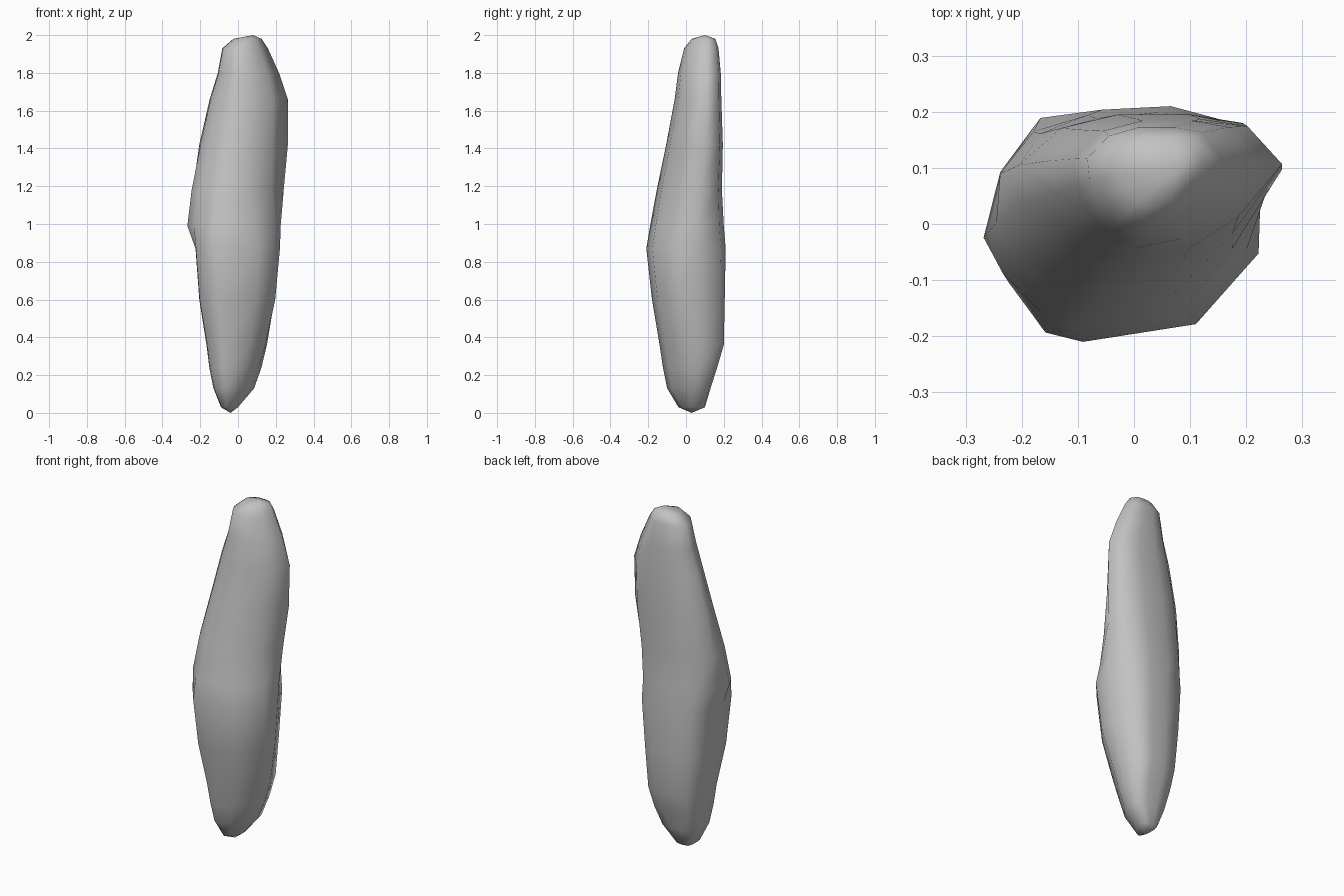
import bpy
import bmesh
import math

cube = bpy.data.objects.get("Cube")
if cube:
    bpy.data.objects.remove(cube, do_unlink=True)

# Stone colour
stone = bpy.data.materials.new("stone_grey")
stone.use_nodes = True
grey = (0.54, 0.54, 0.54, 1)
stone.diffuse_color = grey
bsdf = stone.node_tree.nodes["Principled BSDF"]
bsdf.inputs["Base Color"].default_value = grey
bsdf.inputs["Roughness"].default_value = 0.8

# Irregular cross-section outlines, from the foot upwards
foot_shape = [(-1, -.1), (-.95, -.48), (-.66, -.88), (-.4, -1), (.25, -.75), (.85, -.1),
              (1, .35), (.85, .93), (.35, 1), (-.25, 1), (-.8, .92), (-.98, .5)]
belly_shape = [(-1, -.13), (-.99, -.5), (-.7, -.92), (-.4, -1), (.5, -.85), (1, -.25),
               (.98, .3), (.72, .88), (.3, 1), (-.25, .97), (-.74, .9), (-.97, .47)]
waist_shape = [(-1, -.15), (-.86, -.48), (-.58, -.84), (-.38, -1), (.42, -.85), (.9, -.25),
               (1, .3), (.72, .88), (.3, 1), (-.25, .97), (-.64, .82), (-.88, .45)]
shoulder_shape = [(-.97, -.05), (-.8, -.5), (-.56, -.85), (-.3, -1), (.2, -.86), (.62, -.42),
                  (1, .35), (.7, .9), (.3, 1), (-.25, 1), (-.68, .84), (-1, .4)]
shapes = [(.15, foot_shape), (.5, belly_shape), (.87, belly_shape),
          (.99, waist_shape), (1.3, shoulder_shape)]


def outline_at(z):
    """Blend the two outlines around this height."""
    if z <= shapes[0][0]:
        return foot_shape
    for (z0, low), (z1, high) in zip(shapes, shapes[1:]):
        if z <= z1:
            t = (z - z0) / (z1 - z0)
            return [(a + (c - a) * t, b + (d - b) * t)
                    for (a, b), (c, d) in zip(low, high)]
    return shoulder_shape


# Height, left and right edge, front and back edge
levels = [(.03, -.09, 0, -.04, .1), (.13, -.13, .085, -.1, .13),
          (.24, -.152, .125, -.122, .165), (.36, -.167, .155, -.14, .2),
          (.6, -.205, .197, -.18, .205), (.87, -.225, .222, -.21, .21),
          (.99, -.268, .226, -.19, .2), (1.18, -.25, .242, -.155, .19),
          (1.42, -.205, .264, -.105, .195), (1.66, -.15, .264, -.06, .187),
          (1.8, -.107, .217, -.042, .184), (1.93, -.083, .158, -.01, .172),
          (1.98, -.025, .125, .03, .155)]

# Standing stone, lofted from ring to ring
bm = bmesh.new()
rings = []
for z, x0, x1, y0, y1 in levels:
    cx, cy, hx, hy = (x0 + x1) / 2, (y0 + y1) / 2, (x1 - x0) / 2, (y1 - y0) / 2
    rings.append([bm.verts.new((cx + u * hx, cy + v * hy, z))
                  for u, v in outline_at(z)])

n = len(foot_shape)
for low, high in zip(rings, rings[1:]):
    for i in range(n):
        j = (i + 1) % n
        bm.faces.new((low[i], low[j], high[j], high[i]))

# Blunt foot and rounded crown
foot = bm.verts.new((-.04, .03, 0))
crown = bm.verts.new((.08, .1, 2))
for i in range(n):
    j = (i + 1) % n
    bm.faces.new((foot, rings[0][j], rings[0][i]))
    bm.faces.new((crown, rings[-1][i], rings[-1][j]))

bmesh.ops.recalc_face_normals(bm, faces=bm.faces)
mesh = bpy.data.meshes.new("standing_stone")
bm.to_mesh(mesh)
bm.free()
mesh.materials.append(stone)
obj = bpy.data.objects.new("standing_stone", mesh)
bpy.context.collection.objects.link(obj)

bpy.context.view_layer.objects.active = obj
obj.select_set(True)
bpy.ops.object.shade_smooth_by_angle(angle=math.radians(80))
